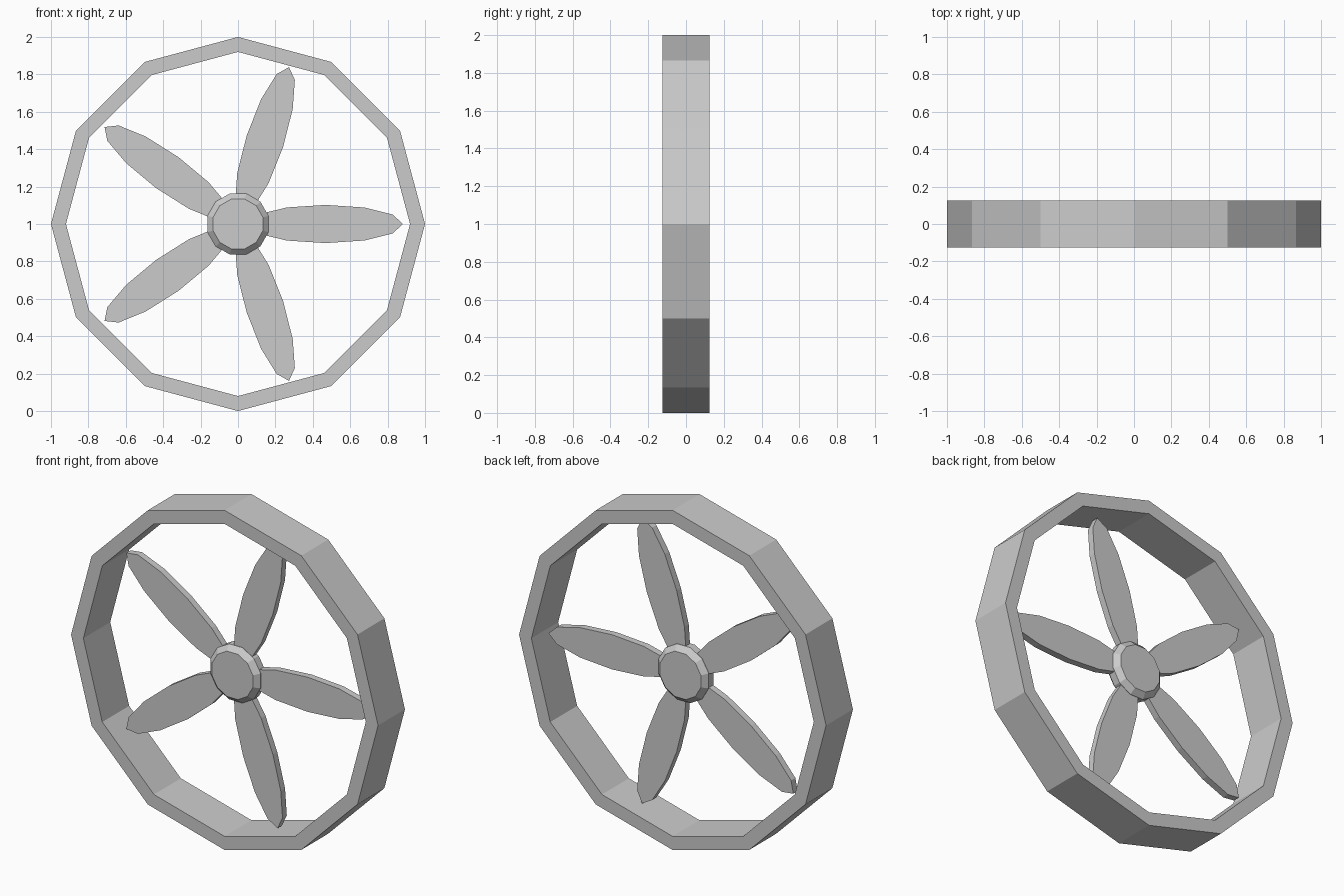
import bpy, bmesh
from math import sin, cos, pi, radians

if "Cube" in bpy.data.objects:
    bpy.data.objects.remove(bpy.data.objects["Cube"])

CZ = 1.0  # height of the wheel axis


def circle(radius, y, offset=0.0, n=12):
    return [(radius * cos(offset + 2 * pi * i / n), y,
             CZ + radius * sin(offset + 2 * pi * i / n)) for i in range(n)]


def loft(name, rings, caps=True, n=12):
    """Bridge rings of points; cap the ends or close the loop."""
    bm = bmesh.new()
    loops = [[bm.verts.new(p) for p in ring] for ring in rings]
    pairs = list(zip(loops, loops[1:]))
    if caps:
        bm.faces.new(loops[0])
        bm.faces.new(loops[-1])
    else:
        pairs.append((loops[-1], loops[0]))
    for a, b in pairs:
        for i in range(n):
            j = (i + 1) % n
            bm.faces.new((a[i], a[j], b[j], b[i]))
    bmesh.ops.recalc_face_normals(bm, faces=bm.faces)
    mesh = bpy.data.meshes.new(name)
    bm.to_mesh(mesh)
    bm.free()
    obj = bpy.data.objects.new(name, mesh)
    bpy.context.collection.objects.link(obj)
    return obj


# Outer twelve-sided ring
loft("outer_ring", [circle(1.0, -0.125), circle(1.0, 0.125),
                    circle(0.92, 0.125), circle(0.92, -0.125)], caps=False)

# Hub with bevelled rims
half = radians(15)
loft("hub", [circle(0.138, -0.052, half), circle(0.169, -0.022, half),
             circle(0.169, 0.022, half), circle(0.138, 0.052, half)])

# Five flat blades, each a stretched twelve-sided disc
for k in range(5):
    a = 2 * pi * k / 5
    outline = []
    for i in range(12):
        t = 2 * pi * i / 12
        u, v = 0.467 + 0.415 * cos(t), 0.102 * sin(t)
        outline.append((u * cos(a) - v * sin(a), CZ + u * sin(a) + v * cos(a)))
    loft(f"blade_{k + 1}", [[(x, y, z) for x, z in outline] for y in (-0.02, 0.02)])
